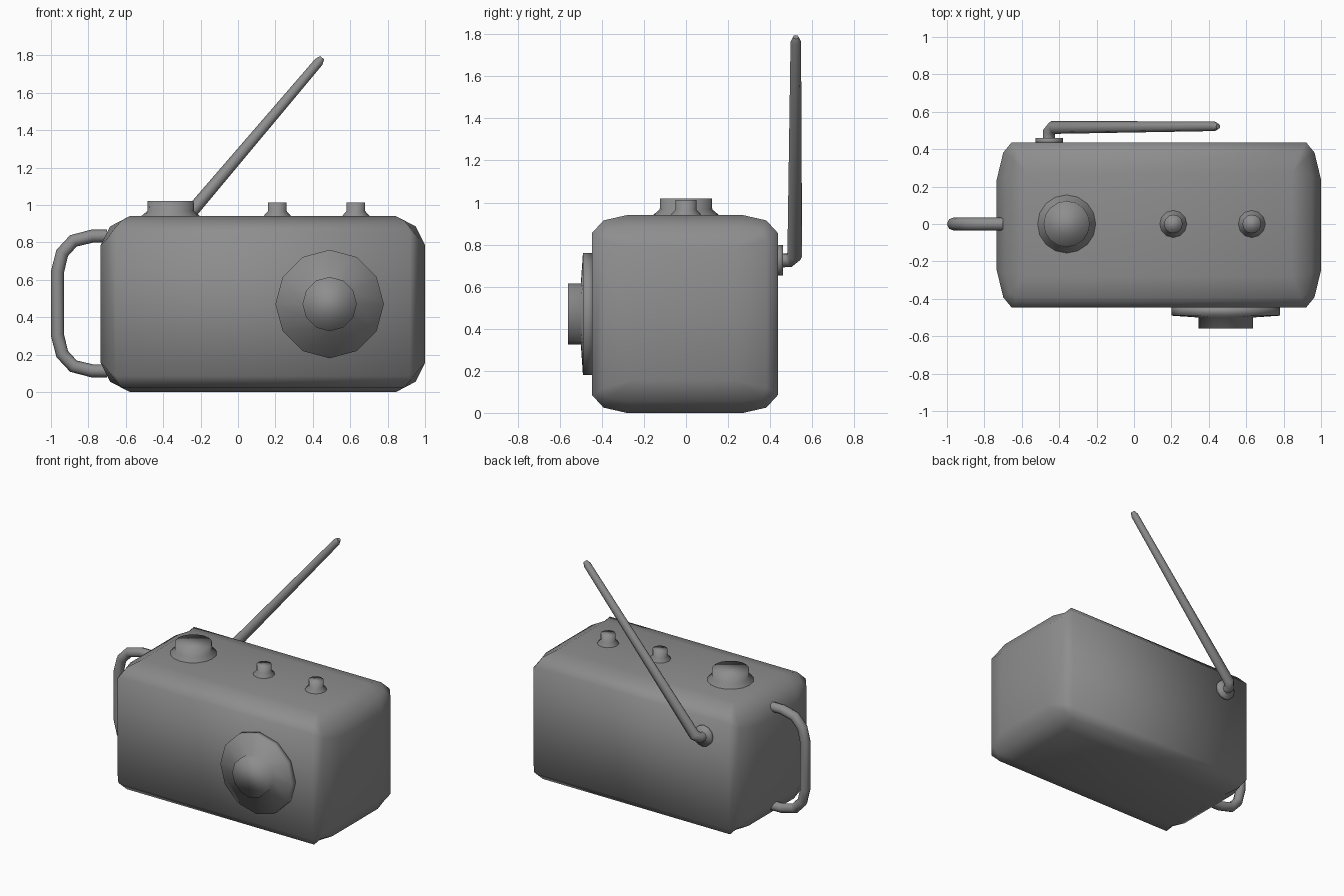
import bpy, bmesh, math
from itertools import product
from mathutils import Matrix, Vector

cube = bpy.data.objects.get("Cube")
if cube:
    bpy.data.objects.remove(cube, do_unlink=True)

grey = bpy.data.materials.new("mid grey")
grey.use_nodes = True
grey.diffuse_color = (0.27, 0.27, 0.27, 1)
grey.node_tree.nodes["Principled BSDF"].inputs["Base Color"].default_value = grey.diffuse_color


def finish(name, bm):
    """Turn a bmesh into a smooth-shaded grey object."""
    bmesh.ops.recalc_face_normals(bm, faces=bm.faces)
    for f in bm.faces:
        f.smooth = True
    mesh = bpy.data.meshes.new(name)
    bm.to_mesh(mesh)
    bm.free()
    mesh.materials.append(grey)
    obj = bpy.data.objects.new(name, mesh)
    bpy.context.collection.objects.link(obj)
    return obj


def turned(name, profile, sides, place):
    """Revolve (radius, height) pairs round z, close both ends, then place."""
    bm = bmesh.new()
    rings = []
    for r, h in profile:
        rings.append([bm.verts.new((r * math.cos(a), r * math.sin(a), h))
                      for a in (math.tau * i / sides for i in range(sides))])
    for low, high in zip(rings, rings[1:]):
        for i in range(sides):
            j = (i + 1) % sides
            bm.faces.new((low[i], low[j], high[j], high[i]))
    bm.faces.new(rings[0][::-1])
    bm.faces.new(rings[-1])
    bm.transform(place)
    return finish(name, bm)


def tube(name, points, radii):
    """Eight-sided tube along a path, one radius per point."""
    curve = bpy.data.curves.new(name, "CURVE")
    curve.dimensions = "3D"
    curve.bevel_depth = 1
    curve.bevel_resolution = 2
    curve.use_fill_caps = True
    spline = curve.splines.new("POLY")
    spline.points.add(len(points) - 1)
    for p, co, r in zip(spline.points, points, radii):
        p.co = (*co, 1)
        p.radius = r
    spline.use_smooth = True
    curve.materials.append(grey)
    obj = bpy.data.objects.new(name, curve)
    bpy.context.collection.objects.link(obj)
    return obj


# Case: box whose edges and corners are rounded in two steps.
# Each entry is the inset of a corner point from the outer box.
INSETS = {
    "x": (0, 0.2, 0.155), "y": (0.08, 0, 0.085), "z": (0.155, 0.165, 0),
    "xy": (0.035, 0.055, 0.12), "yz": (0.11, 0.055, 0.025),
    "xz": (0.05, 0.18, 0.055), "xyz": (0.07, 0.075, 0.07),
}
CENTRE = Vector((0.133, -0.005, 0.47))
HALF = Vector((0.867, 0.442, 0.47))
bm = bmesh.new()
pt = {}
for s in product((-1, 1), repeat=3):
    for key, inset in INSETS.items():
        pt[s, key] = bm.verts.new(
            [CENTRE[i] + s[i] * (HALF[i] - inset[i]) for i in range(3)])


def pair(a, b):
    return "".join(sorted(a + b))


def flip(s, axis):
    i = "xyz".index(axis)
    return s[:i] + (-s[i],) + s[i + 1:]


for a, b, c in ("xyz", "yzx", "zxy"):
    for s in product((-1, 1), repeat=3):
        # corner patch
        bm.faces.new([pt[s, k] for k in (a, pair(a, b), "xyz", pair(a, c))])
        # rounded edge running along c
        if s["xyz".index(c)] < 0:
            t = flip(s, c)
            for f in (a, b):
                bm.faces.new((pt[s, f], pt[s, pair(a, b)],
                              pt[t, pair(a, b)], pt[t, f]))
        # flat side facing a
        if s["xyz".index(b)] < 0 and s["xyz".index(c)] < 0:
            t = flip(s, b)
            bm.faces.new((pt[s, a], pt[t, a], pt[flip(t, c), a], pt[flip(s, c), a]))
# front and back are split on the rising diagonal
for y in (-1, 1):
    bmesh.ops.connect_vert_pair(bm, verts=[pt[(-1, y, -1), "y"], pt[(1, y, 1), "y"]])
finish("case", bm)

# Speaker on the front
turned("speaker", [(0.29, 0), (0.29, 0.05), (0.145, 0.06), (0.145, 0.12)], 12,
       Matrix.Translation((0.49, -0.44, 0.47)) @ Matrix.Rotation(math.pi / 2, 4, "X"))

# Knobs on top, each with a flared foot
turned("large_knob", [(0.157, 0), (0.155, 0.01), (0.125, 0.035), (0.123, 0.088)], 16,
       Matrix.Translation((-0.36, 0, 0.932)))
for name, x in (("tuning_knob", 0.21), ("volume_knob", 0.63)):
    turned(name, [(0.074, 0), (0.072, 0.01), (0.05, 0.035), (0.05, 0.08)], 12,
           Matrix.Translation((x, 0, 0.932)))

# Carrying handle on the side, mirrored top to bottom
upper = [(-0.7, 0.36), (-0.78, 0.36), (-0.88, 0.335), (-0.94, 0.27), (-0.965, 0.17)]
path = upper + [(x, -z) for x, z in reversed(upper)]
tube("handle", [(x, 0, 0.473 + z) for x, z in path], [0.035] * len(path))

# Aerial on the back with its round mount
turned("aerial_mount", [(0.073, 0), (0.073, 0.03)], 12,
       Matrix.Translation((-0.453, 0.43, 0.725)) @ Matrix.Rotation(-math.pi / 2, 4, "X"))
tube("aerial",
     [(-0.455, 0.44, 0.725), (-0.455, 0.49, 0.725), (-0.43, 0.517, 0.75),
      (0.432, 0.522, 1.765), (0.45, 0.522, 1.787)],
     [0.033, 0.034, 0.037, 0.025, 0.014])
